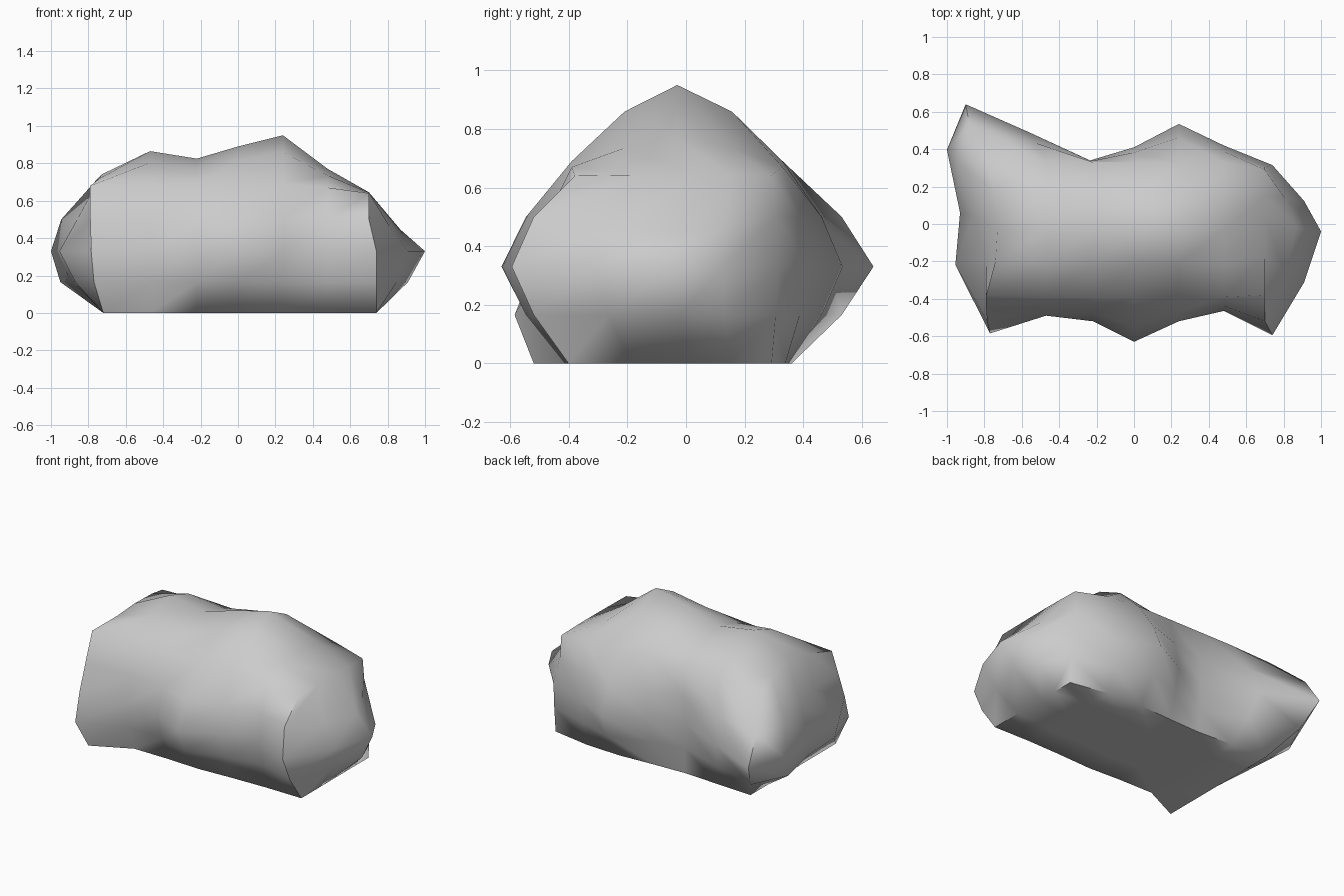
import bpy, bmesh, math

cube = bpy.data.objects.get("Cube")
if cube:
    bpy.data.objects.remove(cube, do_unlink=True)

# Stone material
grey = (0.6, 0.6, 0.6, 1)
stone = bpy.data.materials.new("stone_grey")
stone.use_nodes = True
stone.diffuse_color = grey
bsdf = stone.node_tree.nodes["Principled BSDF"]
bsdf.inputs["Base Color"].default_value = grey
bsdf.inputs["Roughness"].default_value = 0.9

# Stations along the length: x, front bulge, back bulge, crest height, corner height
stations = [
    (-0.73, -0.52, 0.64, 0.74, 0.68),
    (-0.47, -0.49, 0.49, 0.865, 0.69),
    (-0.22, -0.52, 0.34, 0.825, 0.69),
    (0.0, -0.63, 0.41, 0.89, 0.69),
    (0.24, -0.52, 0.535, 0.95, 0.69),
    (0.48, -0.465, 0.42, 0.77, 0.67),
    (0.72, -0.595, 0.315, 0.645, 0.64),
]
bell = (0, 0.65, 1, 0.65, 0)             # bulge falloff across a side
levels = (0, 0.165, 0.33, 0.5)           # heights of the rows
back_lean = (-0.17, -0.09, -0.015, 0, 0, 0, 0)
front_left_corner = (-0.52, -0.585, -0.52, -0.45, -0.38)
spread = {0: (0, 0.26, 0.5, 0.79, 1), 6: (0, 0.31, 0.61, 0.79, 1)}
# Hollowed left end: x by row (bottom to top), front to back
left_end = [
    (-0.72, -0.72, -0.72, -0.72, -0.72),
    (-0.77, -0.87, -0.88, -0.95, -0.84),
    (-0.785, -0.955, -0.93, -1.0, -0.90),
    (-0.79, -0.79, -0.86, -0.945, -0.88),
    (-0.79, -0.74, -0.73, -0.75, -0.78),
]


def point(i, j, k):
    """Position of a grid point: i along, j front to back, k up."""
    x, front, back, crest, corner = stations[i]
    base_f, base_b = (-0.38, 0.29) if i == 6 else (-0.39, 0.33)
    side = 0.1 if k == 0 else bell[k]
    yf = front_left_corner[k] if i == 0 else base_f + (front - base_f) * side
    yb = base_b + (back - base_b) * side
    t = spread.get(i, (0, 0.25, 0.5, 0.76, 1))[j]
    z = levels[k] if k < 4 else corner + (crest - corner) * bell[j]
    if i == 0:
        x = left_end[k][j]
    elif i == 6:
        x = (0.74 if k < 3 else 0.70) + 0.26 * bell[j] * bell[k]
        if k == 3:
            z -= 0.055 * bell[j]
    elif j == 4:
        x += back_lean[i] * bell[k]
    return x, yf + (yb - yf) * t, z


# Boulder: a gridded block with every side bulged outward
bm = bmesh.new()
verts = {}


def vert(*key):
    if key not in verts:
        verts[key] = bm.verts.new(point(*key))
    return verts[key]


def side(count_a, count_b, key):
    for a in range(count_a):
        for b in range(count_b):
            bm.faces.new([vert(*key(a + p, b + q))
                          for p, q in ((0, 0), (1, 0), (1, 1), (0, 1))])


for end in (0, 4):
    side(6, 4, lambda a, b: (a, end, b))
    side(6, 4, lambda a, b: (a, b, end))
for end in (0, 6):
    side(4, 4, lambda a, b: (end, a, b))
bmesh.ops.recalc_face_normals(bm, faces=bm.faces)

mesh = bpy.data.meshes.new("boulder")
bm.to_mesh(mesh)
bm.free()
mesh.materials.append(stone)
boulder = bpy.data.objects.new("boulder", mesh)
bpy.context.collection.objects.link(boulder)

# Smooth stone surface, keeping only the hardest creases
bpy.ops.object.select_all(action="DESELECT")
boulder.select_set(True)
bpy.context.view_layer.objects.active = boulder
bpy.ops.object.shade_smooth_by_angle(angle=math.radians(65))
